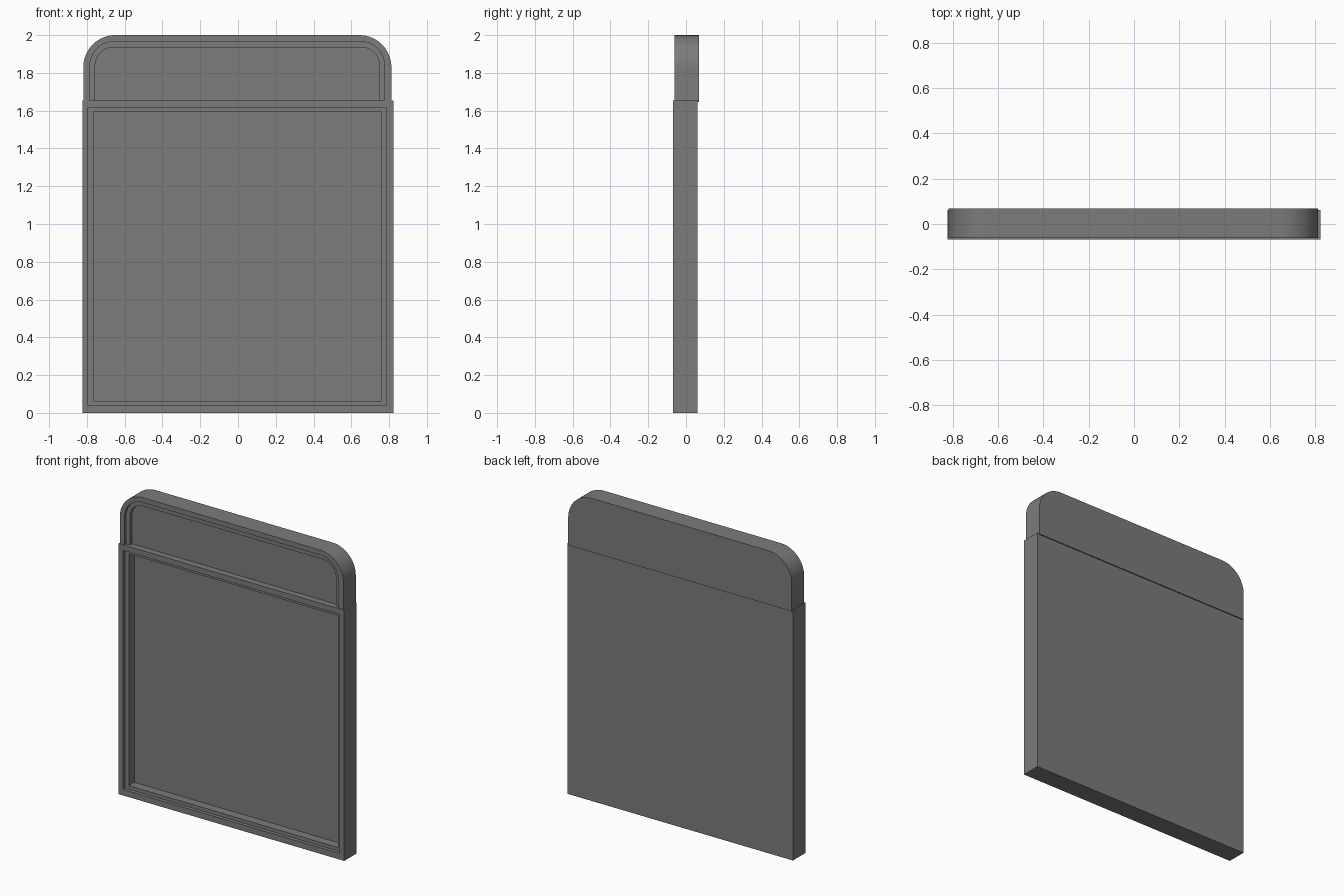
import bpy, bmesh
from math import cos, sin, pi

cube = bpy.data.objects.get("Cube")
if cube:
    bpy.data.objects.remove(cube, do_unlink=True)

gray = bpy.data.materials.new("mid_gray")
gray.use_nodes = True
color = (0.2, 0.2, 0.2, 1)
gray.diffuse_color = color
gray.node_tree.nodes["Principled BSDF"].inputs["Base Color"].default_value = color


def outline(x0, x1, z0, z1, r, steps=16):
    """Rectangle whose two top corners are rounded by r."""
    pts = [(x0, z0), (x1, z0)]
    if r == 0:
        return pts + [(x1, z1), (x0, z1)]
    for cx, start in ((x1 - r, 0), (x0 + r, pi / 2)):
        for i in range(steps + 1):
            a = start + pi / 2 * i / steps
            pts.append((cx + r * cos(a), z1 - r + r * sin(a)))
    return pts


def stepped_panel(name, rings):
    """Bridge (outline, y) rings from the back to the recess floor."""
    bm = bmesh.new()
    loops = [[bm.verts.new((x, y, z)) for x, z in pts] for pts, y in rings]
    for a, b in zip(loops, loops[1:]):
        for i in range(len(a)):
            j = (i + 1) % len(a)
            bm.faces.new((a[i], a[j], b[j], b[i]))
    bm.faces.new(loops[0])
    bm.faces.new(loops[-1])
    # Drop the flat slivers where nested outlines share a bottom line
    flat = [f for f in bm.faces if f.calc_area() < 1e-9]
    bmesh.ops.delete(bm, geom=flat, context='FACES_ONLY')
    bmesh.ops.recalc_face_normals(bm, faces=bm.faces)
    mesh = bpy.data.meshes.new(name)
    bm.to_mesh(mesh)
    bm.free()
    mesh.materials.append(gray)
    obj = bpy.data.objects.new(name, mesh)
    bpy.context.collection.objects.link(obj)
    bpy.ops.object.select_all(action='DESELECT')
    obj.select_set(True)
    bpy.context.view_layer.objects.active = obj
    bpy.ops.object.shade_smooth_by_angle(angle=pi / 6)
    return obj


def recessed(name, outer, ledge, floor, back, front, ledge_y, floor_y):
    stepped_panel(name, [(outer, back), (outer, front), (ledge, front),
                         (ledge, ledge_y), (floor, ledge_y), (floor, floor_y)])


# Square main panel with a two-step recess
recessed("main_panel",
         outline(-0.823, 0.823, 0, 1.653, 0),
         outline(-0.793, 0.787, 0.04, 1.617, 0),
         outline(-0.765, 0.76, 0.063, 1.592, 0),
         0.061, -0.068, -0.045, 0.012)

# Round-cornered header, its foot sunk into the main panel's top rail
FOOT = 1.645
recessed("header_panel",
         outline(-0.819, 0.812, FOOT, 2.0, 0.17),
         outline(-0.784, 0.776, FOOT, 1.967, 0.13),
         outline(-0.756, 0.748, FOOT, 1.935, 0.095),
         0.068, -0.062, -0.047, -0.025)
